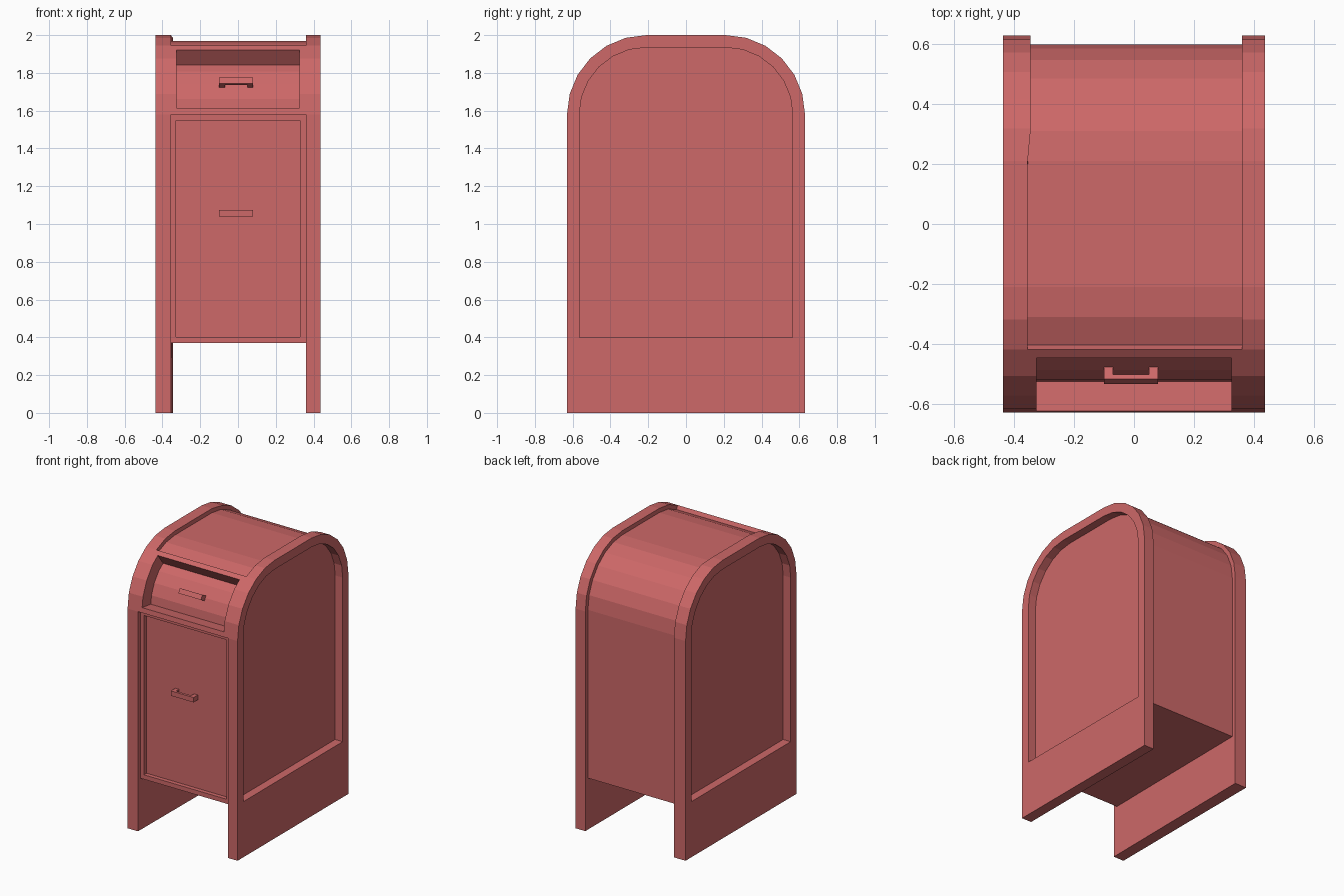
import bpy
import bmesh
import math
from mathutils import Matrix, Vector

if "Cube" in bpy.data.objects:
    bpy.data.objects.remove(bpy.data.objects["Cube"], do_unlink=True)

HALF_FLAT = 0.21   # half width of the flat top
SPRING = 1.58      # height where the arch starts
STEPS = 6          # facets in each quarter arch

red = bpy.data.materials.new("postbox_red")
red.use_nodes = True
red.diffuse_color = (0.61, 0.138, 0.138, 1)
red.node_tree.nodes["Principled BSDF"].inputs["Base Color"].default_value = red.diffuse_color


def arc(radius, first=0, last=STEPS):
    """Quarter arch points (distance from centre, height) between two steps."""
    angles = [math.radians(90 * i / STEPS) for i in range(first, last + 1)]
    return [(HALF_FLAT + radius * math.cos(a), SPRING + radius * math.sin(a)) for a in angles]


def arch_outline(radius, base):
    half = [(HALF_FLAT + radius, base)] + arc(radius)
    return half + [(-y, z) for y, z in reversed(half)]


def loft(rings):
    """Join equal rings of points and cap both ends."""
    bm = bmesh.new()
    loops = [[bm.verts.new(p) for p in ring] for ring in rings]
    for a, b in zip(loops, loops[1:]):
        for i in range(len(a)):
            j = (i + 1) % len(a)
            bm.faces.new((a[i], a[j], b[j], b[i]))
    bm.faces.new(loops[0])
    bm.faces.new(loops[-1])
    bmesh.ops.recalc_face_normals(bm, faces=bm.faces[:])
    return bm


def finish(bm, name):
    mesh = bpy.data.meshes.new(name)
    bm.to_mesh(mesh)
    bm.free()
    mesh.materials.append(red)
    obj = bpy.data.objects.new(name, mesh)
    bpy.context.scene.collection.objects.link(obj)
    return obj


def ring_at(x, outline):
    return [(x, y, z) for y, z in outline]


def sink(bm, faces, border, depth):
    """Leave a flat border round the faces, then push them inwards."""
    bmesh.ops.inset_region(bm, faces=faces, thickness=border, use_even_offset=True, use_boundary=True)
    bmesh.ops.inset_region(bm, faces=faces, thickness=0.0001, depth=-depth, use_boundary=True)


# Side panels: arched slabs with a recessed outer face that reach the ground
outer = arch_outline(0.42, 0)
recess = arch_outline(0.355, 0.4)
for name, side, inner_x in (("left_side_panel", 1, 0.36), ("right_side_panel", -1, 0.355)):
    edge = 0.4375
    bm = loft([ring_at(side * inner_x, outer), ring_at(side * edge, outer),
               ring_at(side * edge, recess), ring_at(side * (edge - 0.06), recess)])
    if side < 0:
        # this panel is a little thicker towards the back
        for v in bm.verts:
            if abs(v.co.x + inner_x) < 0.001 and v.co.y > 0.3:
                v.co.x += 0.01
    finish(bm, name)

# Body: shallow arch with a raised hood over the front
body_r, hood_r, hood_top, base = 0.39, 0.42, 4, 0.37
back = [(HALF_FLAT + body_r, base)] + arc(body_r)
front = ([(HALF_FLAT + body_r, base), (HALF_FLAT + body_r, SPRING)]
         + arc(hood_r, 0, hood_top) + arc(body_r, hood_top, STEPS))
profile = back + [(-y, z) for y, z in reversed(front)]
bm = loft([ring_at(-0.36, profile), ring_at(0.36, profile)])
bm.normal_update()


def on_hood(face):
    """True for the faces lying on the outer arch of the hood."""
    return abs(face.normal.x) < 0.5 and all(
        v.co.y < 0 and abs(math.hypot(v.co.y + HALF_FLAT, v.co.z - SPRING) - hood_r) < 0.001
        for v in face.verts)


door = [f for f in bm.faces if f.normal.y < -0.99 and f.calc_center_median().z < SPRING]
slot = [f for f in bm.faces if on_hood(f)]
sink(bm, door, 0.032, 0.03)
sink(bm, slot, 0.035, 0.1)
finish(bm, "body")


# Handles: square brackets standing off the door and the letter slot
def handle(name, location, tilt):
    w, leg, reach, bar, h = 0.09, 0.03, 0.05, 0.018, 0.0175
    half = [(w, 0.01), (w, -reach)]
    notch = [(w - leg, bar - reach), (w - leg, 0.01)]
    plan = half + [(-x, y) for x, y in reversed(half)]
    plan += [(-x, y) for x, y in reversed(notch)] + notch
    bm = loft([[(x, y, z) for x, y in plan] for z in (-h, h)])
    turn = Matrix.Translation(Vector(location)) @ Matrix.Rotation(math.radians(-tilt), 4, 'X')
    bmesh.ops.transform(bm, matrix=turn, verts=bm.verts[:])
    finish(bm, name)


handle("door_handle", (-0.01, -0.57, 1.057), 0)
handle("slot_handle", (-0.01, -0.483, 1.735), 29)
